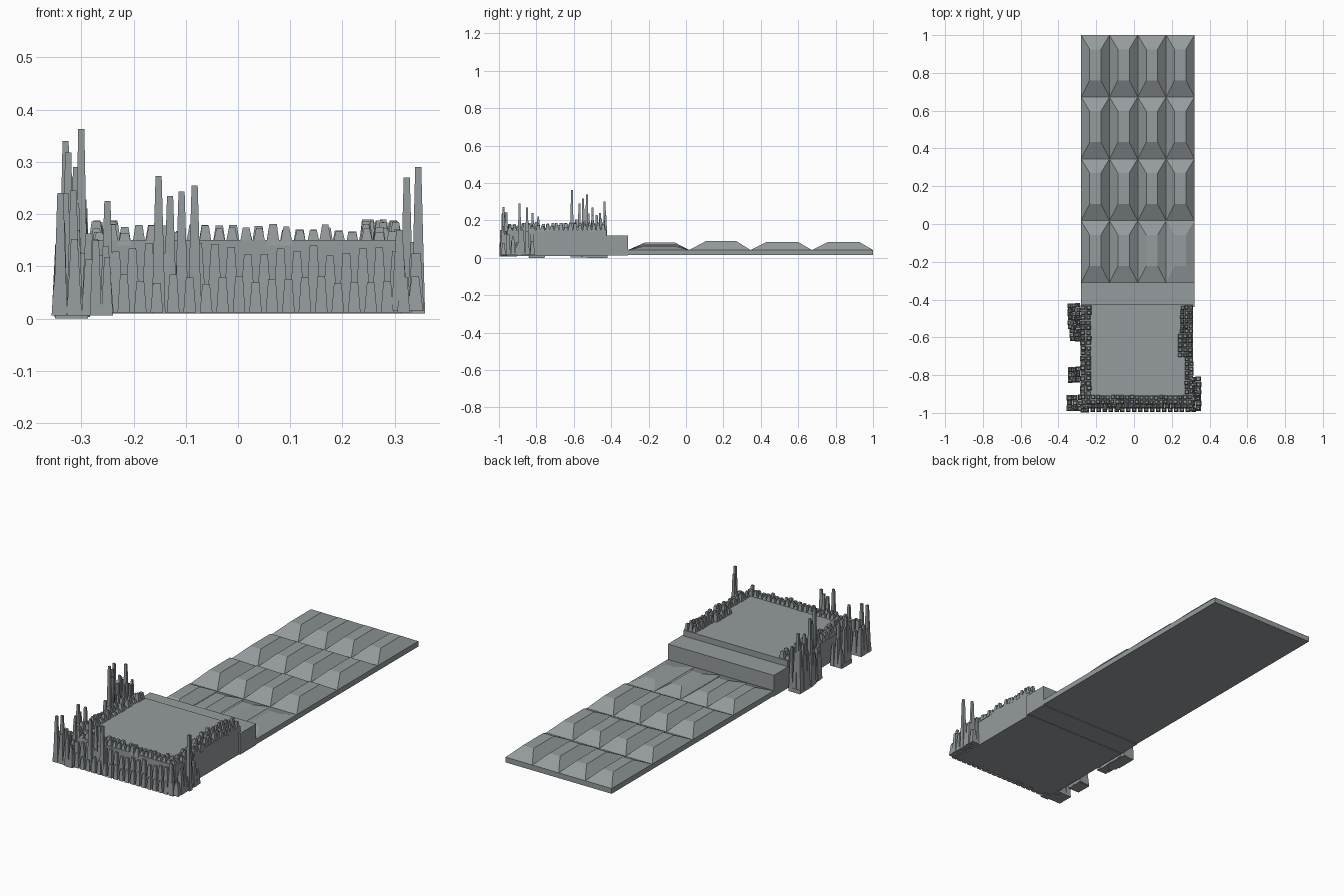
import bpy, bmesh, random
random.seed(4)

slate = bpy.data.materials.new("slate_grey")
slate.diffuse_color = (0.30, 0.33, 0.34, 1)


def finish(bm, name):
    me = bpy.data.meshes.new(name)
    bmesh.ops.recalc_face_normals(bm, faces=bm.faces)
    bm.to_mesh(me)
    bm.free()
    me.materials.append(slate)
    ob = bpy.data.objects.new(name, me)
    bpy.context.collection.objects.link(ob)
    return ob


def loft(bm, rings, bottom=True):
    # stack of rectangles (x0, x1, y0, y1, z)
    loops = []
    for x0, x1, y0, y1, z in rings:
        loops.append([bm.verts.new(p) for p in
                      ((x0, y0, z), (x1, y0, z), (x1, y1, z), (x0, y1, z))])
    for a, b in zip(loops, loops[1:]):
        for i in range(4):
            j = (i + 1) % 4
            bm.faces.new((a[i], a[j], b[j], b[i]))
    if bottom:
        bm.faces.new(loops[0][::-1])
    bm.faces.new(loops[-1])


def box(name, x0, x1, y0, y1, z0, z1):
    bm = bmesh.new()
    loft(bm, [(x0, x1, y0, y1, z0), (x0, x1, y0, y1, z1)])
    return finish(bm, name)


# slab base, inner foil and outer wrapper
L, R = -0.28, 0.32
box("slab_base", L, R, -0.32, 1.0, 0.015, 0.042)
box("inner_foil", L, R, -0.44, -0.31, 0.012, 0.12)
box("outer_wrapper", L + 0.002, R - 0.008, -0.955, -0.425, 0.01, 0.15)

# grid of bevelled pieces, the row by the wrapper is flatter to the right
bm = bmesh.new()
px, py = (R - L) / 4, 1.31 / 4
for r in range(4):
    for c in range(4):
        x, y = L + c * px, -0.31 + r * py
        h = (0.081 - 0.006 * c, 0.089, 0.086, 0.086)[r]
        loft(bm, [(x, x + px, y, y + py, 0.042),
                  (x + 0.045, x + px - 0.045, y + 0.088, y + py - 0.075, h)], False)
finish(bm, "pieces")


def spike(bm, x, y, z0, z1, w, d, top=0.45):
    w, d = w / 2, d / 2
    loft(bm, [(x - w, x + w, y - d, y + d, z0),
              (x - w * top, x + w * top, y - d * top, y + d * top, z1)])


def strip(bm, x0, x1, y0, y1, z0, lo, hi, pitch):
    # field of jittered tapered spikes filling a rectangle
    nx = max(1, round((x1 - x0) / pitch))
    ny = max(1, round((y1 - y0) / pitch))
    w, d = (x1 - x0) / nx, (y1 - y0) / ny
    for i in range(nx):
        for j in range(ny):
            spike(bm, x0 + (i + .5) * w + random.uniform(-.002, .002),
                  y0 + (j + .5) * d + random.uniform(-.002, .002),
                  z0, random.uniform(lo, hi), w, d, random.uniform(.4, .6))


# torn foil along the top rim
bm = bmesh.new()
strip(bm, -0.285, -0.225, -0.91, -0.43, 0.14, 0.162, 0.188, 0.026)
strip(bm, 0.23, 0.31, -0.705, -0.58, 0.14, 0.165, 0.19, 0.026)
strip(bm, 0.245, 0.312, -0.58, -0.43, 0.14, 0.165, 0.19, 0.026)
strip(bm, 0.268, 0.314, -0.90, -0.705, 0.14, 0.165, 0.185, 0.024)
strip(bm, -0.28, 0.31, -0.955, -0.905, 0.14, 0.163, 0.181, 0.026)
finish(bm, "torn_rim")

# ragged front face: tall and short spikes
bm = bmesh.new()
n = 19
for i in range(n):
    x = -0.265 + i * 0.0315
    spike(bm, x, -0.964, 0.012, random.uniform(0.12, 0.145), 0.031, 0.024)
    spike(bm, x + 0.015, -0.984, 0.012, random.uniform(0.065, 0.085), 0.024, 0.022, 0.6)
finish(bm, "torn_front")

# upright clusters outside the wrapper
bm = bmesh.new()
strip(bm, -0.35, -0.285, -0.555, -0.42, 0.003, 0.14, 0.24, 0.023)
strip(bm, -0.34, -0.285, -0.62, -0.555, 0.003, 0.12, 0.22, 0.025)
strip(bm, -0.35, -0.285, -0.84, -0.755, 0.003, 0.09, 0.2, 0.025)
strip(bm, -0.357, -0.27, -0.99, -0.905, 0.006, 0.09, 0.2, 0.026)
strip(bm, 0.295, 0.355, -0.99, -0.81, 0.015, 0.08, 0.17, 0.026)
strip(bm, -0.285, -0.24, -1.0, -0.96, 0.006, 0.1, 0.16, 0.022)
finish(bm, "side_clusters")
box("cluster_foot_rear", -0.35, -0.287, -0.53, -0.42, 0.0, 0.02)
box("cluster_foot_mid", -0.35, -0.287, -0.84, -0.76, 0.0, 0.02)

# tallest shreds
bm = bmesh.new()
for x, y, z in ((-0.300, -0.61, 0.363), (-0.33, -0.53, 0.34), (-0.325, -0.55, 0.318),
                (-0.31, -0.57, 0.29), (-0.32, -0.50, 0.27), (-0.33, -0.435, 0.30),
                (-0.34, -0.98, 0.24), (-0.315, -0.97, 0.245), (-0.25, -0.96, 0.225),
                (-0.152, -0.975, 0.273), (-0.13, -0.96, 0.235), (-0.108, -0.96, 0.243),
                (-0.083, -0.975, 0.255), (0.323, -0.85, 0.27), (0.345, -0.89, 0.29),
                (-0.33, -0.82, 0.24), (-0.34, -0.46, 0.24), (-0.31, -0.79, 0.22)):
    spike(bm, x, y, 0.01, z, 0.026, 0.022)
finish(bm, "tall_shreds")
